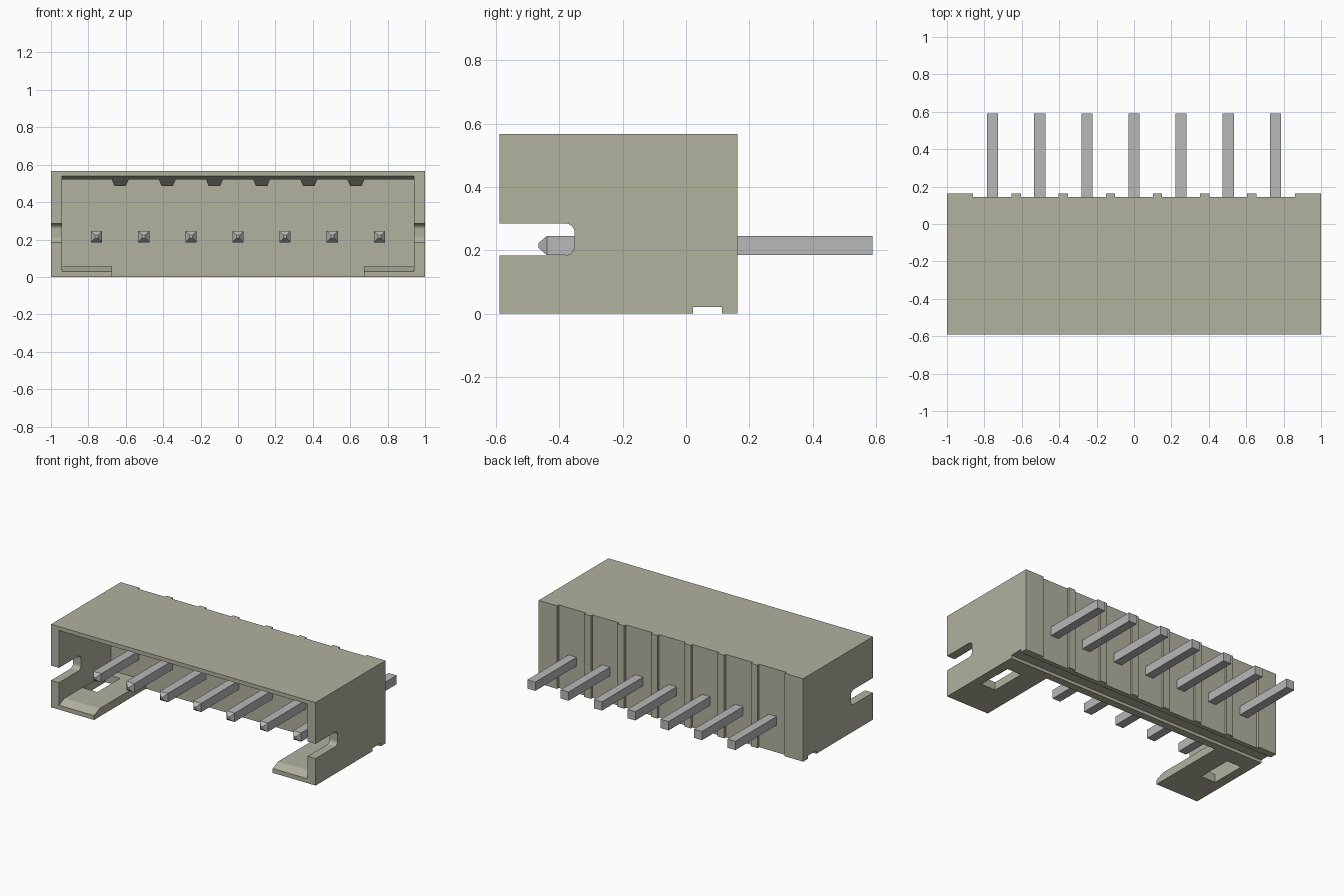
import bpy, bmesh, math
from mathutils import Vector

if "Cube" in bpy.data.objects:
    bpy.data.objects.remove(bpy.data.objects["Cube"])


def material(name, rgb):
    m = bpy.data.materials.new(name)
    m.use_nodes = True
    m.diffuse_color = (*rgb, 1)
    bsdf = next(n for n in m.node_tree.nodes if n.type == 'BSDF_PRINCIPLED')
    bsdf.inputs["Base Color"].default_value = (*rgb, 1)
    return m


PLASTIC = material("beige_plastic", (0.445, 0.445, 0.352))
METAL = material("grey_metal", (0.48, 0.48, 0.485))


def loft(name, rings, mat):
    """Solid through equal-length rings of points, capped at both ends."""
    bm = bmesh.new()
    loops = [[bm.verts.new(p) for p in ring] for ring in rings]
    n = len(loops[0])
    for a, b in zip(loops, loops[1:]):
        for i in range(n):
            bm.faces.new((a[i], a[(i + 1) % n], b[(i + 1) % n], b[i]))
    bm.faces.new(loops[0])
    bm.faces.new(loops[-1])
    bmesh.ops.recalc_face_normals(bm, faces=bm.faces)
    mesh = bpy.data.meshes.new(name)
    bm.to_mesh(mesh)
    bm.free()
    mesh.materials.append(mat)
    ob = bpy.data.objects.new(name, mesh)
    bpy.context.collection.objects.link(ob)
    return ob


def side_prism(name, profile, x0, x1):
    """Extrude a (y, z) profile along x."""
    return loft(name, [[(x, y, z) for y, z in profile] for x in (x0, x1)], PLASTIC)


def rect(a0, a1, b0, b1):
    return [(a0, b0), (a1, b0), (a1, b1), (a0, b1)]


def cut(target, cutter):
    cutter.hide_render = True
    mod = target.modifiers.new("cut", 'BOOLEAN')
    mod.operation = 'DIFFERENCE'
    mod.solver = 'EXACT'
    mod.object = cutter
    bpy.context.view_layer.objects.active = target
    bpy.ops.object.modifier_apply(modifier=mod.name)
    bpy.data.objects.remove(cutter)


FRONT, BACK, RECESS, WALL = -0.59, 0.163, 0.145, -0.03
HEIGHT, PITCH = 0.567, 0.252

# Housing block: plan outline with shallow recesses between ribs on the back
half = [(1, FRONT), (1, BACK), (0.86, BACK), (0.86, RECESS)]
for i in (2.5, 1.5, 0.5):
    c = i * PITCH
    half += [(c + 0.025, RECESS), (c + 0.025, BACK), (c - 0.025, BACK), (c - 0.025, RECESS)]
plan = half + [(-x, y) for x, y in reversed(half)]
housing = loft("housing", [[(x, y, z) for x, y in plan] for z in (0, HEIGHT)], PLASTIC)

# Front cavity with bevelled lips on floor and ceiling
cavity = [(-0.65, 0.005), (FRONT, 0.03), (-0.53, 0.055), (WALL, 0.055),
          (WALL, 0.52), (-0.53, 0.52), (FRONT, 0.54), (-0.65, 0.56)]
cut(housing, side_prism("cavity_cutter", cavity, -0.94, 0.94))

# Open middle of the floor, and the groove under the back wall
cut(housing, side_prism("floor_cutter", rect(-0.7, WALL, -0.1, 0.1), -0.675, 0.675))
cut(housing, side_prism("groove_cutter", rect(0.022, 0.113, -0.1, 0.021), -1.1, 1.1))

# Rounded side slots and floor windows
R = 0.03
slot = [(-0.7, 0.184)]
for cz, start in ((0.184 + R, -90), (0.285 - R, 0)):
    for k in range(7):
        a = math.radians(start + 15 * k)
        slot.append((-0.352 - R + R * math.cos(a), cz + R * math.sin(a)))
slot.append((-0.7, 0.285))
for s in (-1, 1):
    cut(housing, side_prism("slot_cutter", slot, s * 0.9, s * 1.1))
    cut(housing, side_prism("window_cutter", rect(-0.34, -0.095, -0.1, 0.1), s * 0.825, s * 0.935))

# Ceiling ribs with sloped front ends
for i in range(6):
    c = (i - 2.5) * PITCH
    rings = []
    for y_top, y_low in ((-0.54, -0.48), (WALL + 0.01, WALL + 0.01)):
        rings.append([(c - 0.045, y_top, 0.521), (c + 0.045, y_top, 0.521),
                      (c + 0.03, y_low, 0.485), (c - 0.03, y_low, 0.485)])
    loft(f"ceiling_rib_{i + 1}", rings, PLASTIC)

# Square contact pins with tapered front tips
for i in range(7):
    c = (i - 3) * PITCH
    rings = [[(c + x, y, 0.215 + z) for x, z in rect(-h, h, -h, h)]
             for y, h in ((-0.466, 0.008), (-0.44, 0.03), (0.59, 0.03))]
    loft(f"pin_{i + 1}", rings, METAL)
